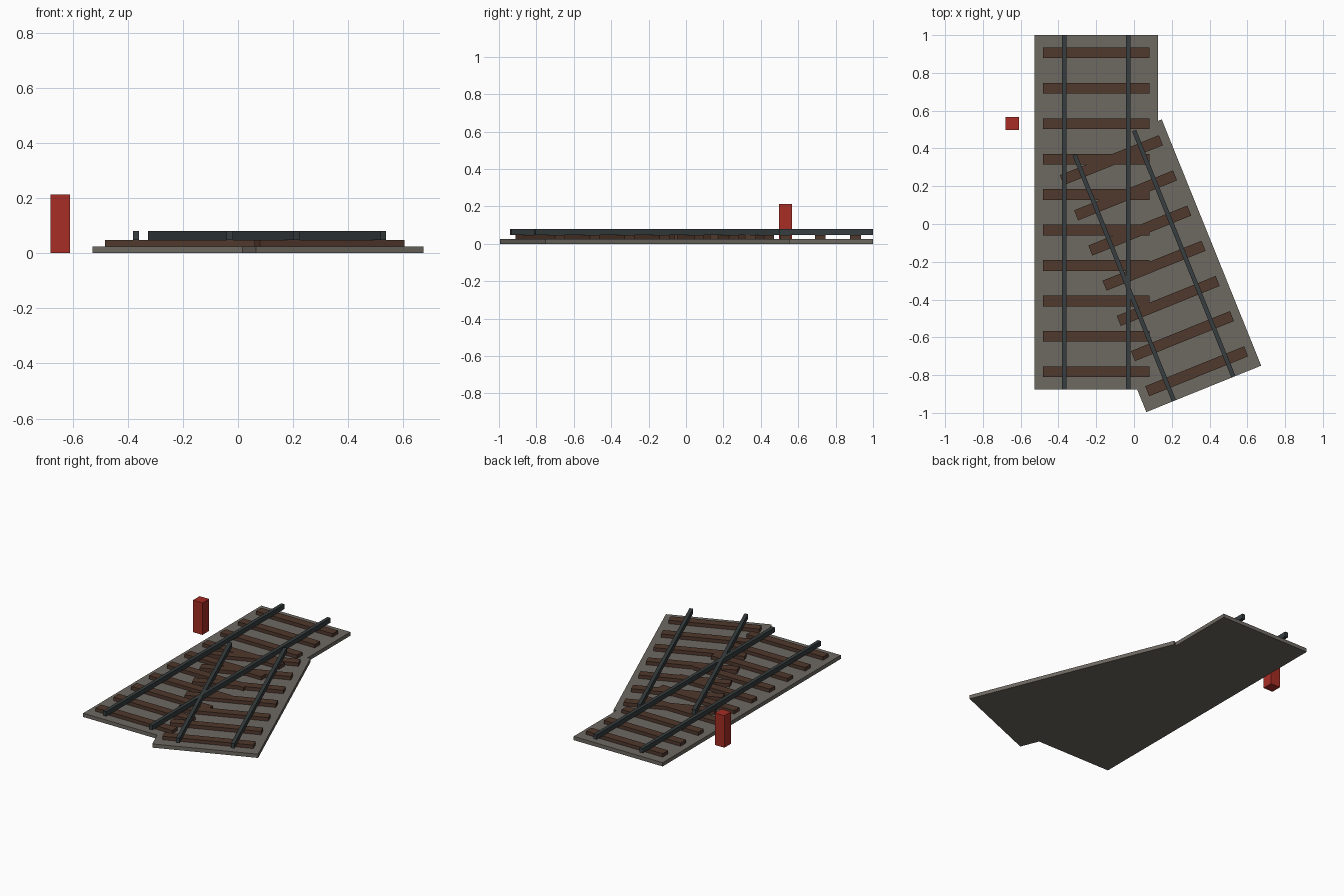
import bpy
from math import radians
from mathutils import Matrix, Vector

cube = bpy.data.objects.get("Cube")
if cube:
    bpy.data.objects.remove(cube, do_unlink=True)


def material(name, rgb):
    mat = bpy.data.materials.new(name)
    mat.use_nodes = True
    mat.diffuse_color = (*rgb, 1)
    mat.node_tree.nodes["Principled BSDF"].inputs["Base Color"].default_value = (*rgb, 1)
    return mat


GRAVEL = material("gravel grey", (0.155, 0.14, 0.12))
WOOD = material("sleeper brown", (0.08, 0.04, 0.026))
STEEL = material("rail steel", (0.038, 0.047, 0.05))
RED = material("lever red", (0.38, 0.026, 0.018))

BED_TOP, SLEEPER_TOP, RAIL_TOP = 0.025, 0.048, 0.08


def box(name, mat, frame, x, y, size_x, size_y, z0, z1):
    """Box centred at x, y within a track frame, spanning z0 to z1."""
    bpy.ops.mesh.primitive_cube_add(size=1)
    ob = bpy.context.object
    ob.name = name
    place = Matrix.Translation((x, y, (z0 + z1) / 2))
    ob.data.transform(place @ Matrix.Diagonal((size_x, size_y, z1 - z0, 1)))
    ob.matrix_world = frame
    ob.data.materials.append(mat)


def track(name, centre, angle, length, count):
    """Straight track: gravel bed, evenly spaced sleepers and two rails."""
    frame = Matrix.Translation(Vector((*centre, 0))) @ Matrix.Rotation(radians(angle), 4, "Z")
    box(name + "_bed", GRAVEL, frame, 0, 0, 0.656, length, 0, BED_TOP)
    step = length / count
    for i in range(count):
        y = (i + 0.5) * step - length / 2
        box(f"{name}_sleeper_{i + 1}", WOOD, frame, 0, y, 0.565, 0.057, BED_TOP, SLEEPER_TOP)
    for side, x in (("left", 0.17), ("right", -0.17)):
        box(f"{name}_{side}_rail", STEEL, frame, x, 0, 0.023, length, SLEEPER_TOP, RAIL_TOP)


# Main line and the diverging branch
track("main", (-0.2, 0.062), 0, 1.876, 10)
track("branch", (0.106, -0.221), 22, 1.406, 7)

# Switch lever post beside the main line
box("switch_post", RED, Matrix(), -0.645, 0.532, 0.07, 0.07, 0, 0.213)
